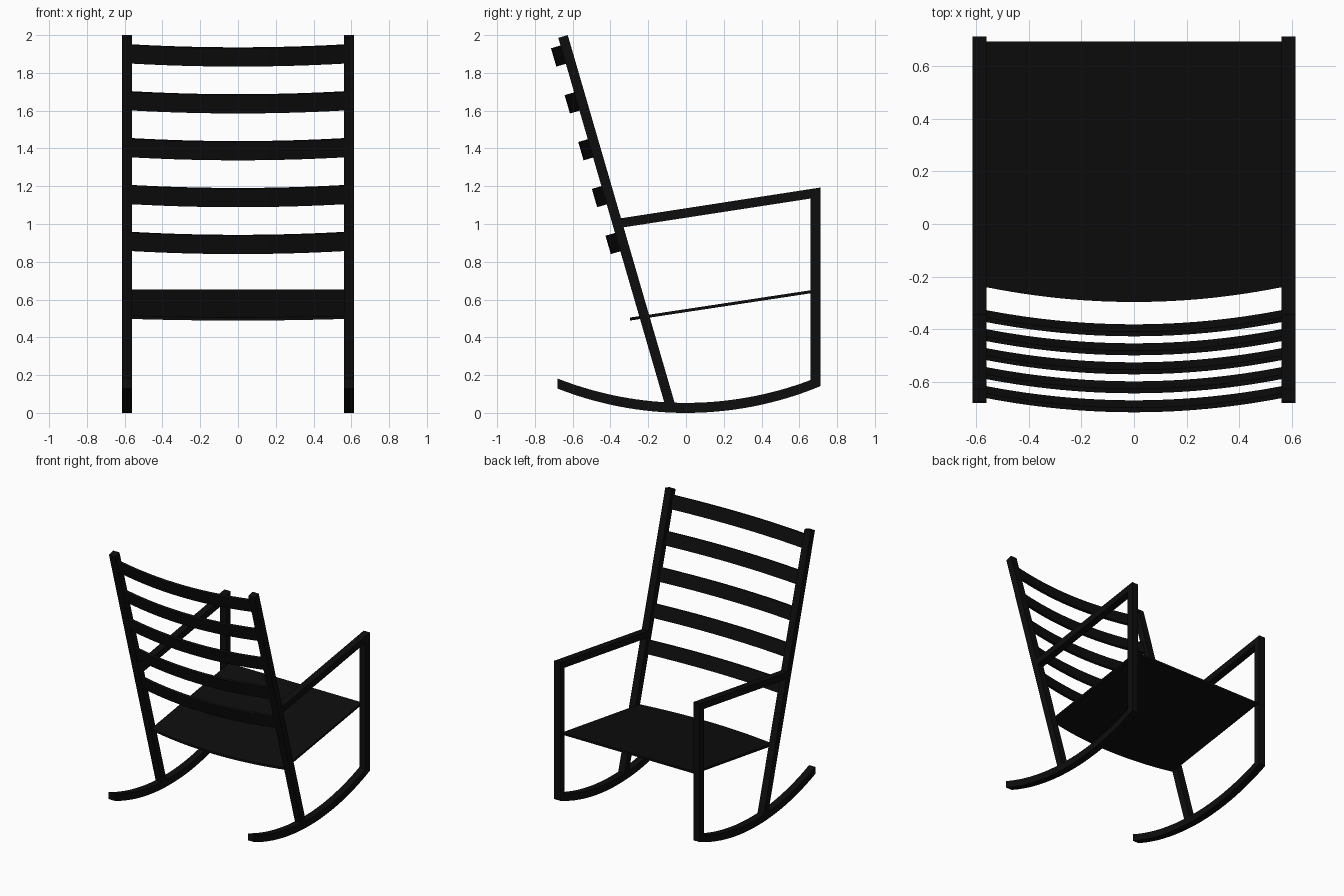
import bpy
import bmesh
from math import sqrt
from mathutils import Vector

cube = bpy.data.objects.get("Cube")
if cube:
    bpy.data.objects.remove(cube)

black = bpy.data.materials.new("black_lacquer")
black.use_nodes = True
colour = (0.004, 0.004, 0.004, 1)
black.diffuse_color = colour
black.node_tree.nodes["Principled BSDF"].inputs["Base Color"].default_value = colour

INNER, OUTER = 0.56, 0.613                   # side frame, inner and outer x
UP = Vector((0, -0.279, 0.960))              # along the reclined back
BACK = Vector((0, -0.960, -0.279))           # square to it, rearward


def loft(name, sections):
    """Join four-cornered cross-sections into a closed bar."""
    bm = bmesh.new()
    rings = [[bm.verts.new(p) for p in s] for s in sections]
    for a, b in zip(rings, rings[1:]):
        for i in range(4):
            j = (i + 1) % 4
            bm.faces.new((a[i], a[j], b[j], b[i]))
    bm.faces.new(rings[0])
    bm.faces.new(rings[-1])
    bmesh.ops.recalc_face_normals(bm, faces=bm.faces)
    mesh = bpy.data.meshes.new(name)
    bm.to_mesh(mesh)
    bm.free()
    mesh.materials.append(black)
    obj = bpy.data.objects.new(name, mesh)
    bpy.context.collection.objects.link(obj)
    bpy.ops.object.select_all(action='DESELECT')
    obj.select_set(True)
    bpy.context.view_layer.objects.active = obj
    bpy.ops.object.shade_smooth_by_angle()
    return obj


def side_bar(name, side, pairs):
    """Bar of the side frame, from pairs of opposite (y, z) edge points."""
    a, b = side * INNER, side * OUTER
    return loft(name, [[(a, *p), (b, *p), (b, *q), (a, *q)] for p, q in pairs])


def spread(lo, hi, n):
    return [lo + (hi - lo) * i / n for i in range(n + 1)]


def runner(y, radius=1.86):
    return radius - sqrt(radius * radius - y * y)


def bow(x):
    return 0.056 * (1 - (x / INNER) ** 2)


def arm_top(y):
    return 1.193 + 0.154 * (y - 0.712)


# Side frames
FRONT_IN, FRONT_OUT, THICK = 0.659, 0.712, 0.053
top = Vector((0, -0.626, 2.0))
foot = top - UP * 2.04
for label, side in (("left", 1), ("right", -1)):
    side_bar("rocker_" + label, side,
             [((y, runner(y)), (y, runner(y) + THICK))
              for y in spread(-0.68, FRONT_IN, 32)]
             + [((FRONT_OUT, runner(FRONT_OUT)), (FRONT_IN, runner(FRONT_IN) + THICK))])
    side_bar("front_post_" + label, side,
             [((FRONT_IN, runner(FRONT_IN) + THICK), (FRONT_OUT, runner(FRONT_OUT))),
              ((FRONT_IN, arm_top(FRONT_IN) - 0.05), (FRONT_OUT, arm_top(FRONT_OUT)))])
    side_bar("armrest_" + label, side,
             [((-0.36, arm_top(-0.36) - 0.05), (-0.36, arm_top(-0.36))),
              ((FRONT_IN, arm_top(FRONT_IN) - 0.05), (FRONT_OUT, arm_top(FRONT_OUT)))])
    side_bar("back_post_" + label, side,
             [(p.yz, (p + BACK * 0.052).yz) for p in (foot, top)])

# Bowed back slats
for k in range(5):
    corner = Vector((0, -0.661, 1.946)) - UP * 0.2585 * k
    sections = []
    for x in spread(-INNER, INNER, 24):
        rear_top = corner + BACK * bow(x) + Vector((x, 0, 0))
        front_top = rear_top - BACK * 0.018
        sections.append([rear_top, front_top,
                         front_top - UP * 0.101, rear_top - UP * 0.101])
    loft("back_slat_%d" % (k + 1), sections)


# Thin sloping seat with a bowed rear edge
def seat_top(y):
    return 0.654 + 0.151 * (y - 0.692)


seat = []
for x in spread(-INNER, INNER, 24):
    rear, front = -0.24 - bow(x), 0.692
    seat.append([(x, rear, seat_top(rear)), (x, front, seat_top(front)),
                 (x, front, seat_top(front) - 0.016), (x, rear, seat_top(rear) - 0.016)])
loft("seat", seat)
